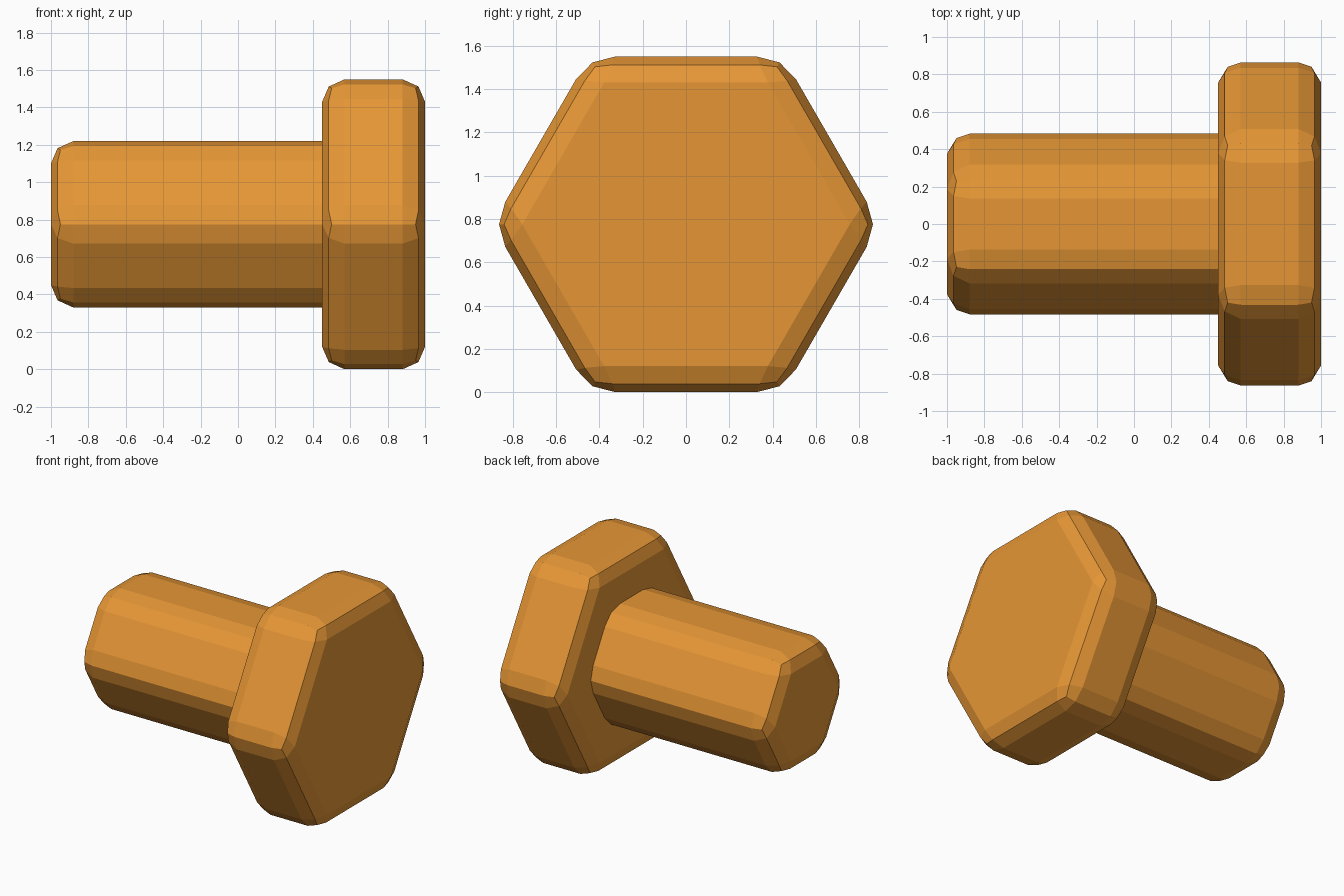
import bpy
import bmesh
import math
from mathutils import Matrix

old = bpy.data.objects.get("Cube")
if old:
    bpy.data.objects.remove(old, do_unlink=True)

COLOUR = (0.79, 0.306, 0.036, 1)
BEVEL = 0.12
AXIS_Z = 0.775

orange = bpy.data.materials.new("warm_orange")
orange.use_nodes = True
orange.diffuse_color = COLOUR
orange.node_tree.nodes["Principled BSDF"].inputs["Base Color"].default_value = COLOUR


def hex_prism(name, apothem, x_start, x_end):
    """Rounded hexagonal bar along x, with flats facing up and down."""
    radius = apothem / math.cos(math.pi / 6)
    # Corners on the y axis, bar laid along x
    place = (Matrix.Translation(((x_start + x_end) / 2, 0, AXIS_Z))
             @ Matrix.Rotation(math.pi / 2, 4, 'Y'))
    bm = bmesh.new()
    bmesh.ops.create_cone(bm, cap_ends=True, segments=6, radius1=radius,
                          radius2=radius, depth=x_end - x_start)
    bm.transform(place)
    bmesh.ops.recalc_face_normals(bm, faces=bm.faces[:])
    mesh = bpy.data.meshes.new(name)
    bm.to_mesh(mesh)
    bm.free()
    mesh.materials.append(orange)
    obj = bpy.data.objects.new(name, mesh)
    bpy.context.collection.objects.link(obj)
    # Two-step rounding of every edge
    bevel = obj.modifiers.new("rounded_edges", 'BEVEL')
    bevel.width = BEVEL
    bevel.segments = 2
    bevel.limit_method = 'NONE'


# Wide head, and shaft whose inner end is buried in it
hex_prism("bolt_head", 0.775, 0.45, 1.0)
hex_prism("bolt_shaft", 0.445, -1.0, 0.7)
